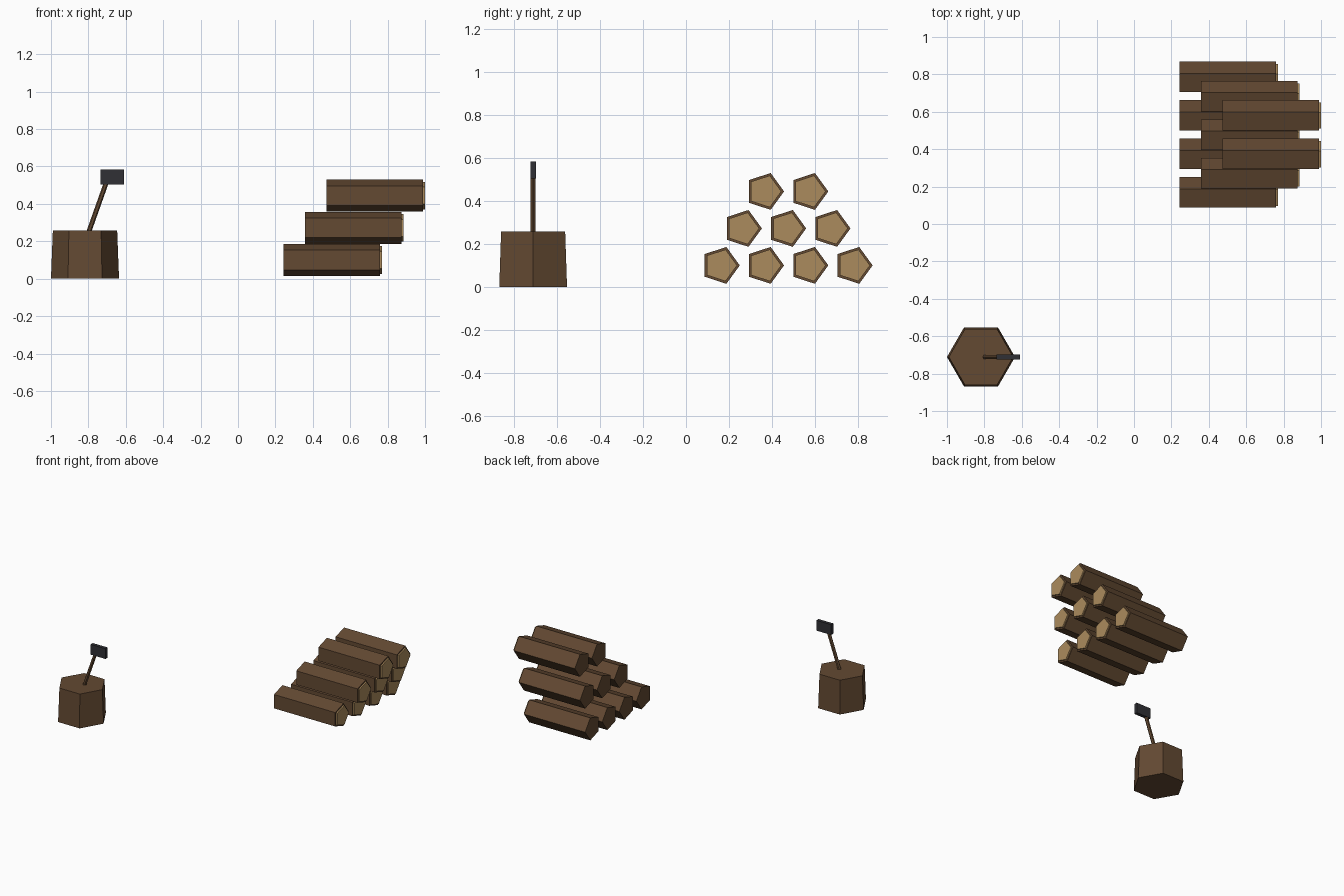
import bpy, math
from mathutils import Vector

if "Cube" in bpy.data.objects:
    bpy.data.objects.remove(bpy.data.objects["Cube"])


def material(name, rgb):
    m = bpy.data.materials.new(name)
    m.diffuse_color = (*rgb, 1)
    m.use_nodes = True
    m.node_tree.nodes["Principled BSDF"].inputs["Base Color"].default_value = m.diffuse_color
    return m


BARK = material("bark_brown", (0.125, 0.067, 0.032))
CUT = material("cut_wood_tan", (0.41, 0.26, 0.11))
IRON = material("dark_iron", (0.03, 0.03, 0.036))


def prism(name, start, end, r1, r2, sides, mat, axis_roll=0.0):
    """Straight or tapered flat-sided prism running from start to end."""
    a, b = Vector(start), Vector(end)
    d = b - a
    u = Vector((0, 1, 0)) if abs(d.x) > abs(d.z) else Vector((1, 0, 0))
    u = (u - d * (u.dot(d) / d.length_squared)).normalized()
    v = d.normalized().cross(u)
    verts = []
    for centre, r in ((a, r1), (b, r2)):
        for i in range(sides):
            t = axis_roll + 2 * math.pi * i / sides
            verts.append(centre + r * (u * math.cos(t) + v * math.sin(t)))
    faces = [tuple(reversed(range(sides))), tuple(range(sides, 2 * sides))]
    for i in range(sides):
        j = (i + 1) % sides
        faces.append((i, j, sides + j, sides + i))
    me = bpy.data.meshes.new(name)
    me.from_pydata(verts, [], faces)
    me.materials.append(mat)
    ob = bpy.data.objects.new(name, me)
    bpy.context.collection.objects.link(ob)
    return ob


# Chopping block
prism("chopping_block", (-0.818, -0.711, 0), (-0.818, -0.711, 0.257), 0.182, 0.172, 6, BARK)

# Axe stuck in the block
prism("axe_handle", (-0.812, -0.711, 0.21), (-0.695, -0.711, 0.54), 0.013, 0.013, 6, BARK)
bpy.ops.mesh.primitive_cube_add(size=1, location=(-0.673, -0.711, 0.544))
head = bpy.context.object
head.name = "axe_head"
head.scale = (0.125, 0.026, 0.078)
head.data.materials.append(IRON)

# Log pile: each row steps up, in and to the right
R, PITCH = 0.09, 0.206
for row in range(3):
    x = 0.243 + 0.1155 * row
    z = 0.1 + 0.172 * row
    for i in range(4 - row):
        y = 0.16 + PITCH * (i + row / 2)
        prism(f"log_{row}_{i}", (x, y, z), (x + 0.516, y, z), R, R, 5, BARK)
        prism(f"log_cut_end_{row}_{i}", (x + 0.51, y, z), (x + 0.526, y, z),
              R * 0.86, R * 0.86, 5, CUT)
